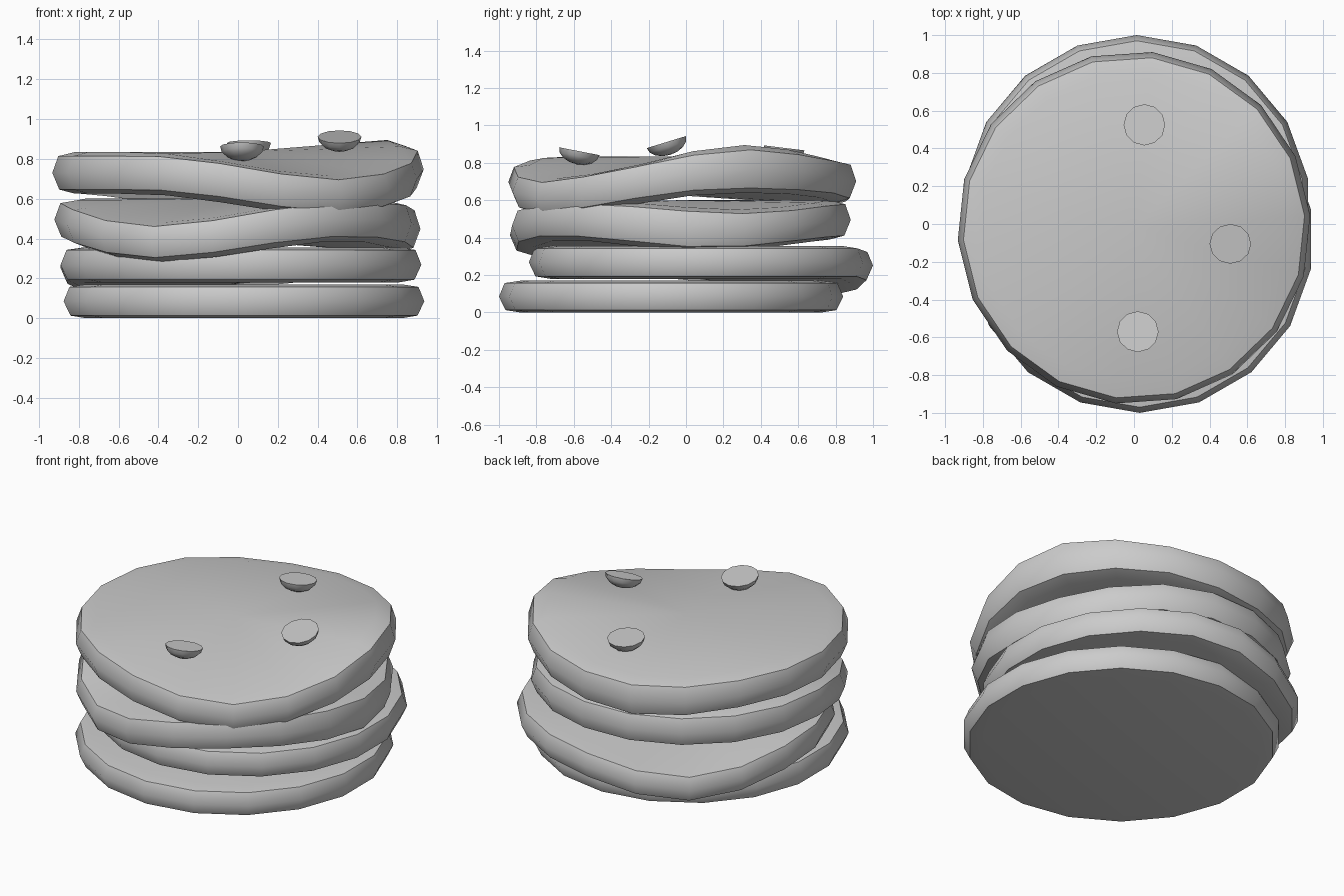
import bpy, bmesh, math
from mathutils import Matrix, Vector

cube = bpy.data.objects.get("Cube")
if cube:
    bpy.data.objects.remove(cube, do_unlink=True)

GREY = 0.6
grey = bpy.data.materials.new("plain grey")
grey.use_nodes = True
grey.diffuse_color = (GREY, GREY, GREY, 1)
grey.node_tree.nodes["Principled BSDF"].inputs["Base Color"].default_value = (GREY, GREY, GREY, 1)

SIDES = 18


def finish(bm, name, angle):
    """Turn a bmesh into a smooth shaded object with sharp rims."""
    bmesh.ops.recalc_face_normals(bm, faces=bm.faces)
    mesh = bpy.data.meshes.new(name)
    bm.to_mesh(mesh)
    bm.free()
    mesh.materials.append(grey)
    obj = bpy.data.objects.new(name, mesh)
    bpy.context.collection.objects.link(obj)
    bpy.ops.object.select_all(action='DESELECT')
    obj.select_set(True)
    bpy.context.view_layer.objects.active = obj
    bpy.ops.object.shade_smooth_by_angle(angle=math.radians(angle))
    return obj


def polar(radius, degrees):
    a = math.radians(degrees)
    return Vector((radius * math.cos(a), radius * math.sin(a)))


def pancake(name, x, y, z, radius, half, edge, turn, bends):
    """Thick disc with rounded rim; bends are (angle, top lift, bottom lift, reach) pulls on the rim."""
    profile = [(radius - 0.115, -half), (radius - 0.035, -half * edge), (radius, 0),
               (radius - 0.03, half * edge), (radius - 0.115, half)]
    bm = bmesh.new()
    rings = []
    for r, h in profile:
        ring = []
        for i in range(SIDES):
            p = polar(r, turn + i * 360 / SIDES)
            lift = 0
            for angle, top, bottom, reach in bends:
                t = max(0, 1 - (p - polar(r, angle)).length / reach)
                amount = bottom + (top - bottom) * (h / half + 1) / 2
                lift += amount * t * t * (3 - 2 * t)
            ring.append(bm.verts.new((x + p.x, y + p.y, z + h + lift)))
        rings.append(ring)
    centres = [bm.verts.new((x, y, z + h)) for h in (-half, half)]
    for i in range(SIDES):
        j = (i + 1) % SIDES
        for low, high in zip(rings, rings[1:]):
            bm.faces.new((low[i], low[j], high[j], high[i]))
        bm.faces.new((rings[0][j], rings[0][i], centres[0]))
        bm.faces.new((rings[-1][i], rings[-1][j], centres[1]))
    return finish(bm, name, 48)


def chip(name, location, tilt):
    """Shallow half ball with its flat side up."""
    bm = bmesh.new()
    bmesh.ops.create_uvsphere(bm, u_segments=12, v_segments=8, radius=0.11)
    bmesh.ops.bisect_plane(bm, geom=bm.verts[:] + bm.edges[:] + bm.faces[:],
                           plane_co=(0, 0, 0), plane_no=(0, 0, 1), clear_outer=True)
    bmesh.ops.holes_fill(bm, edges=[e for e in bm.edges if e.is_boundary])
    bmesh.ops.scale(bm, vec=(1, 1, 0.65), verts=bm.verts)
    bm.transform(Matrix.Translation(location) @ Matrix.Rotation(math.radians(tilt), 4, 'X'))
    return finish(bm, name, 40)


# Stack of four discs, bottom to top
pancake("bottom_pancake", 0.03, -0.08, 0.085, 0.92, 0.085, 0.85, 10, [])
pancake("second_pancake", 0.015, 0.08, 0.268, 0.92, 0.088, 0.85, 10,
        [(130, -0.1, -0.1, 0.85)])
pancake("third_pancake", -0.003, -0.03, 0.495, 0.92, 0.105, 0.8, 2,
        [(-118, -0.12, -0.105, 0.95), (22, -0.05, -0.035, 0.85), (2, 0, -0.035, 0.75)])
pancake("top_pancake", 0, -0.02, 0.73, 0.935, 0.105, 0.8, 4,
        [(-56, -0.12, -0.11, 0.98), (24, 0.06, 0.015, 0.65), (104, -0.035, -0.055, 0.8)])

# Chips on top
chip("side_chip", (0.51, -0.105, 0.911), 17)
chip("front_chip", (0.02, -0.57, 0.862), -11)
chip("back_chip", (0.055, 0.525, 0.88), -7)
